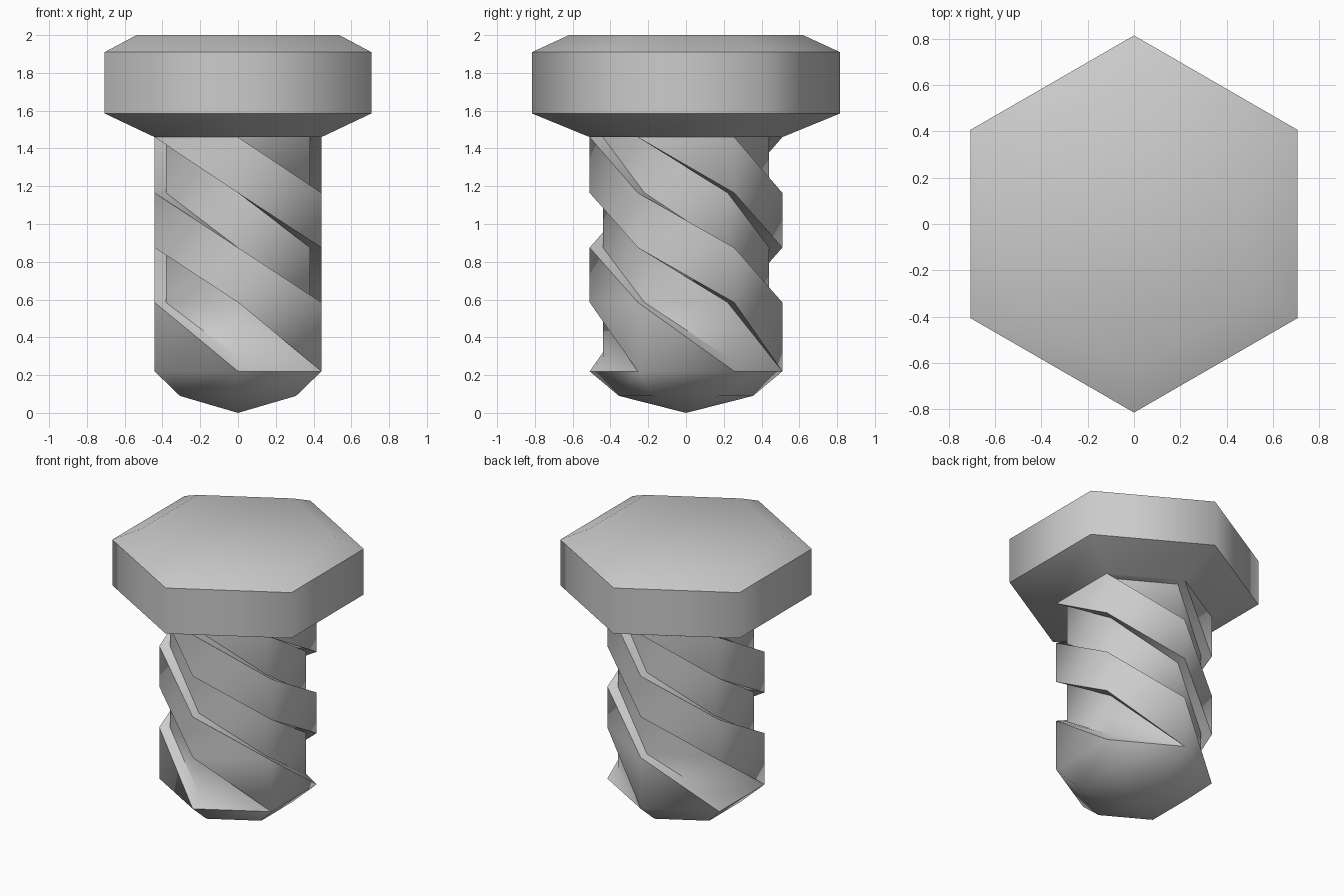
import bpy, bmesh, math

if "Cube" in bpy.data.objects:
    bpy.data.objects.remove(bpy.data.objects["Cube"])

bm = bmesh.new()
N = 6


def hex_ring(radius, z):
    pts = []
    for j in range(N):
        a = math.radians(-150 + 60 * j)
        pts.append(bm.verts.new((radius * math.cos(a), radius * math.sin(a), z)))
    return pts


def face(*vs):
    bm.faces.new(vs)


def bridge(lower, upper):
    for j in range(N):
        n = (j + 1) % N
        face(lower[j], lower[n], upper[n], upper[j])


# Shank rings: outer ridge surface and inner groove floor
levels = [0.22, 0.585, 0.875, 1.165, 1.46]
outer = [hex_ring(0.51, z) for z in levels]
inner = [hex_ring(0.44, z) for z in [0.295] + levels[1:]]

# Spiral shank: diagonal cells alternate between ridge and groove
for j in range(N):
    n = (j + 1) % N
    for k in range(5):
        groove = (j + k) % 2 == 1
        s = inner if groove else outer
        if k == 0:
            face(s[0][j], outer[0][n], s[1][j])
            if groove:
                face(outer[0][j], outer[0][n], inner[0][j])
                face(outer[1][j], inner[1][j], outer[0][n])
            continue
        if k == 4:
            face(s[4][j], s[3][n], s[4][n])
            if groove:
                face(inner[4][j], inner[4][n], outer[4][n], outer[4][j])
        else:
            face(s[k][j], s[k - 1][n], s[k][n], s[k + 1][j])
        if groove:
            face(outer[k][j], inner[k][j], inner[k - 1][n], outer[k - 1][n])
            if k < 4:
                face(outer[k + 1][j], inner[k + 1][j], inner[k][n], outer[k][n])

# Pointed tip
tip_ring = hex_ring(0.355, 0.09)
bridge(tip_ring, outer[0])
apex = bm.verts.new((0, 0, 0))
for j in range(N):
    face(apex, tip_ring[(j + 1) % N], tip_ring[j])

# Chamfered hexagonal head
prev = outer[4]
for r, z in [(0.815, 1.585), (0.815, 1.91), (0.62, 2.0)]:
    ring = hex_ring(r, z)
    bridge(prev, ring)
    prev = ring
face(*prev)

loose = [v for v in bm.verts if not v.link_faces]
bmesh.ops.delete(bm, geom=loose, context='VERTS')
bmesh.ops.recalc_face_normals(bm, faces=bm.faces[:])
mesh = bpy.data.meshes.new("hex_bolt")
bm.to_mesh(mesh)
bm.free()
bolt = bpy.data.objects.new("hex_bolt", mesh)
bpy.context.collection.objects.link(bolt)

# Smooth hexagon corners, crisp rims and groove edges
bpy.context.view_layer.objects.active = bolt
bolt.select_set(True)
bpy.ops.object.shade_smooth_by_angle(angle=math.radians(61))
